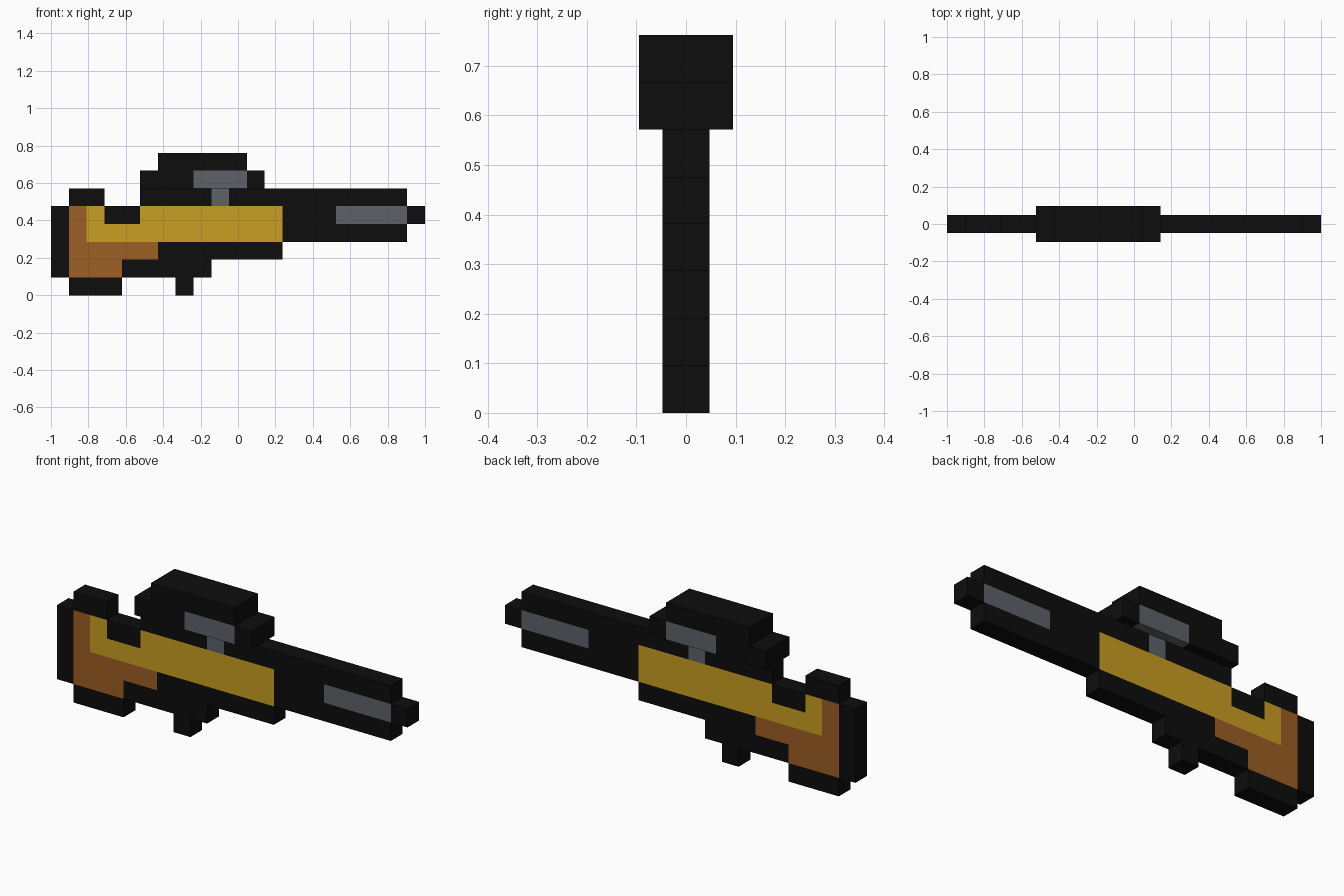
import bpy, bmesh, math

if "Cube" in bpy.data.objects:
    bpy.data.objects.remove(bpy.data.objects["Cube"])

U = 2 / 21          # size of one block; the model is 21 blocks long

COLOURS = {
    "black metal": (0.004, 0.004, 0.004, 1),
    "gold receiver": (0.584, 0.342, 0.016, 1),
    "brown wood": (0.333, 0.112, 0.018, 1),
    "grey steel": (0.109, 0.122, 0.138, 1),
}
MATS = {}
for name, col in COLOURS.items():
    MATS[name] = bpy.data.materials.new(name)
    MATS[name].diffuse_color = col

# Each part: colour, then runs of blocks (x start, x end, z start, z end)
PARTS = {
    "stock_butt_plate": ("black metal", [(0, 1, 1, 5)]),
    "stock_base": ("black metal", [(1, 4, 0, 1)]),
    "stock_cheek_rest": ("black metal", [(1, 3, 5, 6)]),
    "stock_notch": ("black metal", [(3, 5, 4, 5)]),
    "wooden_stock": ("brown wood", [(1, 2, 1, 5), (2, 4, 1, 3), (4, 6, 2, 3)]),
    "receiver_body": ("gold receiver", [(2, 13, 3, 4), (2, 3, 4, 5), (5, 13, 4, 5)]),
    "lower_frame": ("black metal", [(4, 9, 1, 2), (6, 13, 2, 3)]),
    "trigger_prong": ("black metal", [(7, 8, 0, 1)]),
    "barrel": ("black metal", [(13, 20, 3, 4), (13, 16, 4, 5)]),
    "top_rail": ("black metal", [(5, 9, 5, 6), (10, 20, 5, 6)]),
    "barrel_inlay": ("grey steel", [(16, 20, 4, 5)]),
    "muzzle": ("black metal", [(20, 21, 4, 5)]),
    "scope_mount": ("grey steel", [(9, 10, 5, 6)]),
    "scope_band": ("grey steel", [(8, 11, 6, 7)]),
    "scope_tube": ("black metal", [(5, 8, 6, 7), (11, 12, 6, 7), (6, 11, 7, 8)]),
}


def blocks(runs):
    """Fill runs with blocks, in half-block depth layers; the scope is twice as deep."""
    return {(i, j, k) for x0, x1, z0, z1 in runs
            for k in range(z0, z1) for i in range(x0, x1)
            for j in (range(-2, 2) if k >= 6 else range(-1, 1))}


solid = set().union(*(blocks(runs) for _, runs in PARTS.values()))


def build(name, colour, runs):
    """Make the outer skin of a part, leaving out faces buried in its neighbours."""
    bm = bmesh.new()
    for cell in blocks(runs):
        for axis in range(3):
            for side in (0, 1):
                near = list(cell)
                near[axis] += 2 * side - 1
                if tuple(near) in solid:
                    continue
                a, b = (axis + 1) % 3, (axis + 2) % 3
                ring = []
                for da, db in ((0, 0), (1, 0), (1, 1), (0, 1)):
                    p = list(cell)
                    p[axis] += side
                    p[a] += da
                    p[b] += db
                    ring.append(bm.verts.new((p[0] * U - 1, p[1] * U / 2, p[2] * U)))
                bm.faces.new(ring if side else ring[::-1])
    # Join the block faces into large flat panels
    bmesh.ops.remove_doubles(bm, verts=bm.verts[:], dist=1e-4)
    bmesh.ops.dissolve_limit(bm, angle_limit=math.radians(1),
                             verts=bm.verts[:], edges=bm.edges[:])
    mesh = bpy.data.meshes.new(name)
    bm.to_mesh(mesh)
    bm.free()
    mesh.materials.append(MATS[colour])
    bpy.context.collection.objects.link(bpy.data.objects.new(name, mesh))


for part, (colour, runs) in PARTS.items():
    build(part, colour, runs)

for m in bpy.data.materials:
    if m.users and not m.is_grease_pencil:
        m.use_nodes = True
        m.node_tree.nodes["Principled BSDF"].inputs["Base Color"].default_value = m.diffuse_color
